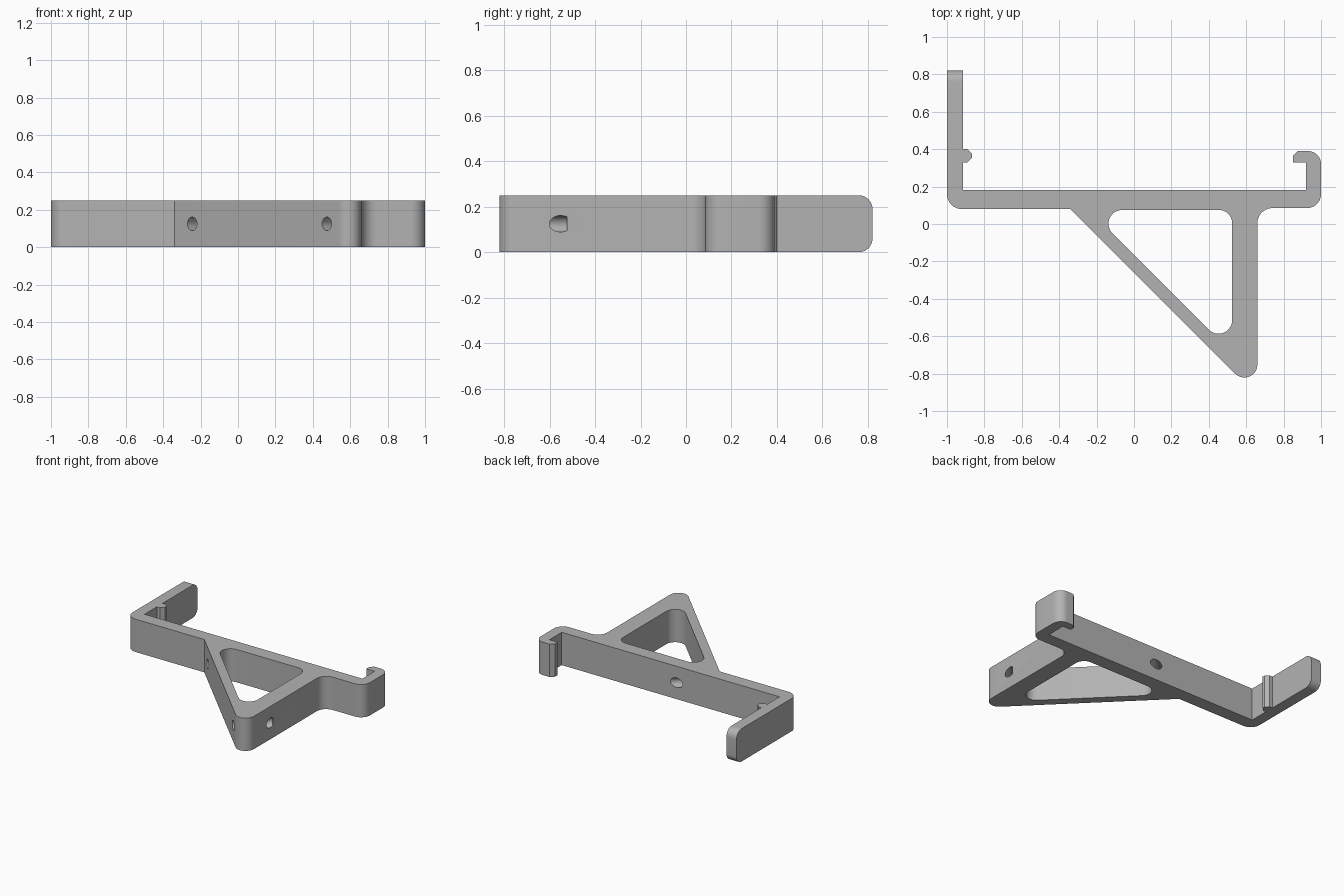
import bpy, bmesh, math
from mathutils import Vector

HEIGHT = 0.25

cube = bpy.data.objects.get("Cube")
if cube:
    bpy.data.objects.remove(cube, do_unlink=True)

grey = bpy.data.materials.new("plain grey")
grey.use_nodes = True
colour = (0.45, 0.45, 0.45, 1)
grey.diffuse_color = colour
grey.node_tree.nodes["Principled BSDF"].inputs["Base Color"].default_value = colour


def rounded(corners, steps=10):
    """Replace each (x, y, radius) corner with a tangent arc."""
    points = []
    for i, (x, y, r) in enumerate(corners):
        p = Vector((x, y))
        if not r:
            points.append(p)
            continue
        a = (Vector(corners[i - 1][:2]) - p).normalized()
        b = (Vector(corners[(i + 1) % len(corners)][:2]) - p).normalized()
        half = a.angle(b) / 2
        centre = p + (a + b).normalized() * (r / math.sin(half))
        start = p + a * (r / math.tan(half)) - centre
        end = p + b * (r / math.tan(half)) - centre
        sweep = start.angle_signed(end)
        for k in range(steps + 1):
            t = -sweep * k / steps
            c, s = math.cos(t), math.sin(t)
            points.append(centre + Vector((start.x * c - start.y * s,
                                           start.x * s + start.y * c)))
    return points


def prism(name, points, z0, z1):
    bm = bmesh.new()
    face = bm.faces.new([bm.verts.new((p.x, p.y, z0)) for p in points])
    top = bmesh.ops.extrude_face_region(bm, geom=[face])["geom"]
    bmesh.ops.translate(bm, vec=(0, 0, z1 - z0),
                        verts=[v for v in top if isinstance(v, bmesh.types.BMVert)])
    bmesh.ops.recalc_face_normals(bm, faces=bm.faces)
    mesh = bpy.data.meshes.new(name)
    bm.to_mesh(mesh)
    bm.free()
    obj = bpy.data.objects.new(name, mesh)
    bpy.context.collection.objects.link(obj)
    return obj


def screw_cutter(start, length):
    """Horizontal cylinder square to the diagonal strut."""
    way = Vector((1, 1, 0)).normalized()
    mid = Vector((*start, HEIGHT / 2)) + way * (length / 2 - 0.1)
    bpy.ops.mesh.primitive_cylinder_add(
        vertices=32, radius=0.036, depth=length + 0.2, location=mid,
        rotation=way.to_track_quat('Z', 'Y').to_euler())
    return bpy.context.object


def cut(obj, cutter):
    cutter.hide_render = True
    mod = obj.modifiers.new("cut", 'BOOLEAN')
    mod.operation = 'DIFFERENCE'
    mod.solver = 'EXACT'
    mod.object = cutter
    bpy.ops.object.select_all(action='DESELECT')
    bpy.context.view_layer.objects.active = obj
    obj.select_set(True)
    bpy.ops.object.modifier_apply(modifier=mod.name)
    bpy.data.objects.remove(cutter, do_unlink=True)


# Outline: back plate, long arm with catch, short hook and triangular brace
outline = [
    (-1, 0.08, 0.08), (-0.34, 0.08, 0),
    (0.66, -0.92, 0.07), (0.66, 0.085, 0.08), (1, 0.085, 0.075),
    (1, 0.39, 0.07), (0.875, 0.39, 0), (0.85, 0.365, 0), (0.85, 0.33, 0),
    (0.92, 0.33, 0), (0.92, 0.182, 0), (-0.915, 0.182, 0),
    (-0.915, 0.33, 0), (-0.89, 0.33, 0), (-0.865, 0.355, 0),
    (-0.865, 0.375, 0), (-0.89, 0.4, 0), (-0.915, 0.4, 0),
    (-0.915, 0.82, 0), (-1, 0.82, 0),
]
bracket = prism("bracket", rounded(outline), 0, HEIGHT)

# Rounded tip on the long arm
bm = bmesh.new()
bm.from_mesh(bracket.data)
tip = [e for e in bm.edges if all(v.co.y > 0.8 for v in e.verts)
       and abs(e.verts[0].co.x - e.verts[1].co.x) > 0.01]
bmesh.ops.bevel(bm, geom=tip, offset=0.06, segments=10, profile=0.5, affect='EDGES')
bm.to_mesh(bracket.data)
bm.free()

# Triangular opening in the brace
opening = [(-0.24, 0.075, 0.073), (0.525, -0.69, 0.073), (0.525, 0.075, 0.07)]
cut(bracket, prism("opening_cutter", rounded(opening), -0.1, HEIGHT + 0.1))

# Screw holes through both ends of the diagonal strut
cut(bracket, screw_cutter((-0.245, -0.015), 0.4))
cut(bracket, screw_cutter((0.475, -0.735), 0.28))

bracket.data.materials.clear()
bracket.data.materials.append(grey)
for face in bracket.data.polygons:
    face.material_index = 0
bpy.ops.object.shade_smooth_by_angle(angle=math.radians(30))
